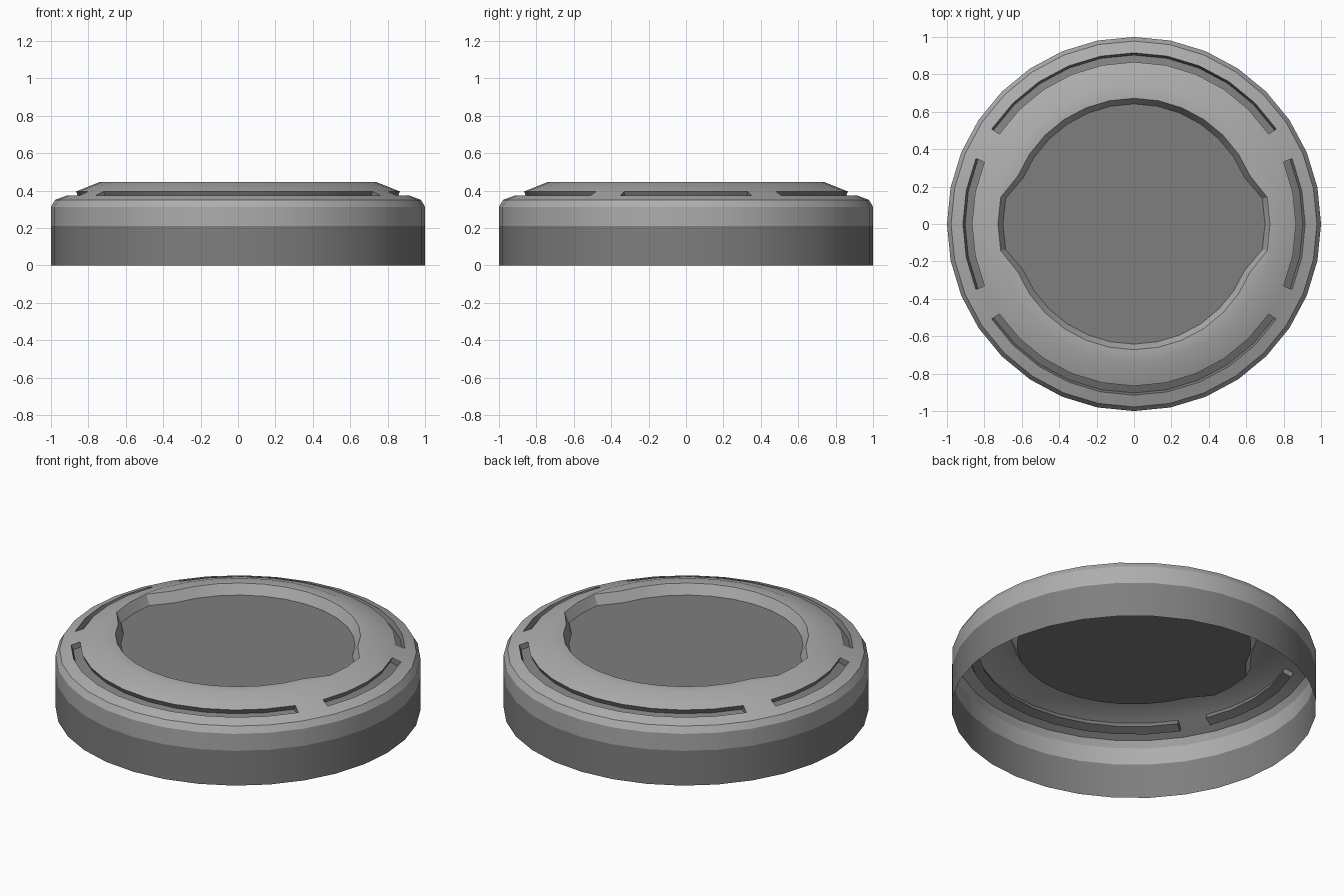
import bpy, bmesh, math

if "Cube" in bpy.data.objects:
    bpy.data.objects.remove(bpy.data.objects["Cube"])

SEG = 32


def material(name, v):
    m = bpy.data.materials.new(name)
    m.diffuse_color = (v, v, v, 1)
    m.use_nodes = True
    m.node_tree.nodes["Principled BSDF"].inputs["Base Color"].default_value = m.diffuse_color
    return m


light = material("light grey", 0.42)
dark = material("dark grey", 0.21)


def ring(bm, r, z, notch=0.0):
    """Ring of vertices, pushed outwards by notch at the left and right."""
    verts = []
    for i in range(SEG):
        side = min(i % 16, 16 - i % 16) <= 1
        rad = r + (notch if side else 0)
        a = 2 * math.pi * i / SEG
        verts.append(bm.verts.new((rad * math.cos(a), rad * math.sin(a), z)))
    return verts


def bridge(bm, low, high, mat):
    faces = []
    for i in range(SEG):
        j = (i + 1) % SEG
        f = bm.faces.new((low[i], low[j], high[j], high[i]))
        f.material_index = mat
        faces.append(f)
    return faces


def finish(bm, name):
    me = bpy.data.meshes.new(name)
    bm.to_mesh(me)
    bm.free()
    ob = bpy.data.objects.new(name, me)
    me.materials.append(light)
    me.materials.append(dark)
    bpy.context.collection.objects.link(ob)
    bpy.ops.object.select_all(action='DESELECT')
    bpy.context.view_layer.objects.active = ob
    ob.select_set(True)
    bpy.ops.object.shade_smooth_by_angle(angle=math.radians(25))
    return ob


# Open-bottomed housing: radius, height, side notch
profile = [(1, 0, 0), (1, 0.21, 0), (1, 0.313, 0), (0.978, 0.35, 0),
           (0.915, 0.374, 0), (0.866, 0.395, 0), (0.738, 0.446, 0),
           (0.672, 0.446, 0.055), (0.642, 0.387, 0.058)]
bm = bmesh.new()
rings = [ring(bm, *p) for p in profile]
bands = [bridge(bm, rings[k], rings[k + 1], 1 if k == 0 else 0)
         for k in range(len(rings) - 1)]

# Four recessed slots in the sloping shoulder: first segment, segment count
for start, count in ((3, 10), (19, 10), (30, 4), (14, 4)):
    faces = [bands[4][(start + i) % SEG] for i in range(count)]
    out = bmesh.ops.extrude_face_region(bm, geom=faces)["geom"]
    if faces[0].is_valid:
        bmesh.ops.delete(bm, geom=faces, context='FACES_ONLY')
    for v in [g for g in out if isinstance(g, bmesh.types.BMVert)]:
        r = math.hypot(v.co.x, v.co.y)
        v.co.x *= (r - 0.012) / r
        v.co.y *= (r - 0.012) / r
        v.co.z -= 0.028
        for f in v.link_faces:
            f.material_index = 1
bmesh.ops.recalc_face_normals(bm, faces=bm.faces[:])
finish(bm, "housing")

# Plate filling the central opening
bm = bmesh.new()
f = bm.faces.new(ring(bm, *profile[-1]))
f.material_index = 1
finish(bm, "centre_plate")
